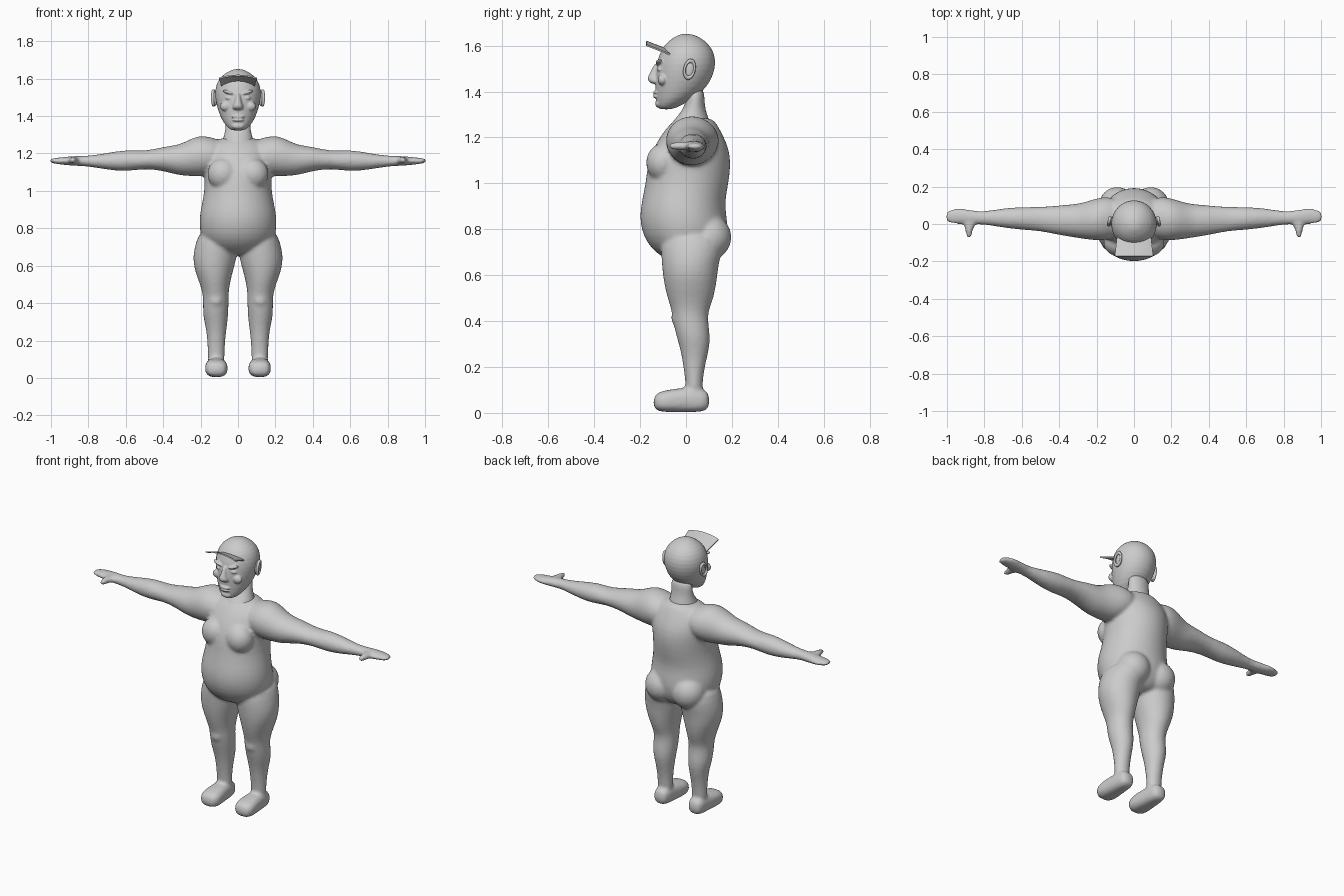
import bpy, bmesh
from math import sin, cos, pi, radians
from mathutils import Matrix, Vector

N = 24


def loft(bm, rings, axis='Z', side=1, power=2.0):
    """Skin a tube through rings of (position, min1, max1, min2, max2)."""
    loops = []
    for t, a0, a1, b0, b1 in rings:
        loop = []
        for i in range(N):
            w = 2 * pi * i / N
            c, s = cos(w), sin(w)
            c = abs(c) ** (2 / power) * (1 if c > 0 else -1)
            s = abs(s) ** (2 / power) * (1 if s > 0 else -1)
            a = (a0 + a1) / 2 + c * (a1 - a0) / 2
            b = (b0 + b1) / 2 + s * (b1 - b0) / 2
            x, y, z = {'X': (t, a, b), 'Y': (a, t, b), 'Z': (a, b, t)}[axis]
            loop.append(bm.verts.new((x * side, y, z)))
        loops.append(loop)
    for p, q in zip(loops, loops[1:]):
        for i in range(N):
            j = (i + 1) % N
            bm.faces.new((p[i], p[j], q[j], q[i]))
    bm.faces.new(loops[0])
    bm.faces.new(loops[-1])


def sym(rings):
    """Rings centred on x = 0, given as (z, half width, y min, y max)."""
    return [(z, -w, w, y0, y1) for z, w, y0, y1 in rings]


def blob(bm, pos, size, tilt=0, axis='Y'):
    m = Matrix.Translation(pos) @ Matrix.Rotation(radians(tilt), 4, axis) @ Matrix.Diagonal((*size, 1))
    bmesh.ops.create_uvsphere(bm, u_segments=20, v_segments=12, radius=1, matrix=m)


def finish(bm, name, voxel, smooth):
    bmesh.ops.recalc_face_normals(bm, faces=bm.faces[:])
    me = bpy.data.meshes.new(name)
    bm.to_mesh(me)
    bm.free()
    me.shade_smooth()
    ob = bpy.data.objects.new(name, me)
    bpy.context.collection.objects.link(ob)
    sub = ob.modifiers.new("round", 'SUBSURF')
    sub.levels = sub.render_levels = 1
    if voxel:
        rm = ob.modifiers.new("fuse", 'REMESH')
        rm.mode, rm.voxel_size, rm.use_smooth_shade = 'VOXEL', voxel, True
        sm = ob.modifiers.new("blend", 'SMOOTH')
        sm.factor, sm.iterations = 0.5, smooth
    return ob


# Body: torso with heavy belly
bm = bmesh.new()
loft(bm, sym([
    (.655, .09, -.06, .10), (.69, .155, -.125, .15), (.74, .195, -.172, .175),
    (.80, .208, -.197, .185), (.86, .208, -.203, .178), (.92, .197, -.195, .17),
    (1.0, .18, -.177, .187), (1.08, .18, -.17, .197), (1.15, .185, -.145, .19),
    (1.21, .18, -.11, .162), (1.26, .14, -.07, .135), (1.29, .08, -.03, .11)]))

for s in (1, -1):
    # Chest and buttock fullness
    blob(bm, (s * .08, -.10, 1.09), (.085, .075, .085))
    blob(bm, (s * .09, .10, .765), (.10, .10, .10))
    # Arm and flat hand
    loft(bm, [
        (.06, -.06, .13, 1.12, 1.265), (.15, -.09, .15, 1.08, 1.29),
        (.21, -.088, .135, 1.075, 1.298), (.27, -.08, .115, 1.08, 1.27),
        (.32, -.072, .106, 1.083, 1.245), (.40, -.06, .10, 1.107, 1.237),
        (.50, -.037, .09, 1.12, 1.21), (.60, -.032, .092, 1.102, 1.222),
        (.70, -.02, .085, 1.113, 1.202), (.80, -.002, .066, 1.131, 1.187),
        (.86, -.003, .072, 1.133, 1.188), (.93, -.002, .087, 1.138, 1.182),
        (.98, .002, .080, 1.146, 1.175), (1.008, .018, .06, 1.15, 1.172)], 'X', s)
    # Thumb
    loft(bm, [
        (.03, .83, .92, 1.143, 1.182), (.0, .845, .912, 1.143, 1.183),
        (-.03, .862, .902, 1.145, 1.182), (-.055, .866, .898, 1.147, 1.18),
        (-.075, .872, .892, 1.152, 1.174)], 'Y', s)
    # Leg
    loft(bm, [
        (.80, .02, .20, -.10, .15), (.72, .002, .228, -.112, .165),
        (.65, .004, .243, -.106, .142), (.58, .024, .235, -.10, .136),
        (.50, .045, .203, -.082, .122), (.445, .05, .188, -.062, .098),
        (.40, .05, .187, -.059, .096), (.33, .052, .188, -.041, .107),
        (.27, .06, .172, -.023, .10), (.20, .069, .164, -.011, .081),
        (.12, .072, .161, -.001, .071), (.05, .072, .161, -.001, .071)], 'Z', s)
    # Kneecap
    blob(bm, (s * .118, -.035, .415), (.04, .03, .04))
    # Foot
    loft(bm, [
        (.103, .085, .15, .02, .085), (.075, .068, .165, .003, .108),
        (.0, .064, .169, .003, .112), (-.07, .053, .178, .003, .102),
        (-.115, .056, .176, .005, .094), (-.143, .078, .156, .018, .072)], 'Y', s, 2.6)
finish(bm, "body", .01, 4)

# Neck, its collar line showing where it enters the torso
bm = bmesh.new()
loft(bm, sym([
    (1.42, .066, .0, .08), (1.36, .066, .002, .08), (1.32, .068, -.015, .085),
    (1.28, .08, -.048, .10), (1.24, .092, -.083, .11), (1.19, .08, -.115, .10)]))
finish(bm, "neck", 0, 0)

# Head with facial features
bm = bmesh.new()
loft(bm, sym([
    (1.322, .03, -.115, -.06), (1.335, .052, -.128, -.03), (1.37, .083, -.132, .04),
    (1.42, .104, -.134, .092), (1.47, .118, -.134, .119), (1.52, .125, -.129, .131),
    (1.57, .118, -.115, .124), (1.61, .094, -.09, .098), (1.638, .055, -.052, .06),
    (1.652, .02, -.02, .02)]))
# Nose
loft(bm, sym([
    (1.432, .022, -.148, -.1), (1.443, .032, -.163, -.1), (1.458, .027, -.171, -.1),
    (1.485, .016, -.155, -.1), (1.53, .013, -.135, -.1)]))
# Lips and chin
blob(bm, (0, -.132, 1.396), (.036, .012, .007))
blob(bm, (0, -.131, 1.379), (.031, .013, .008))
blob(bm, (0, -.117, 1.347), (.035, .018, .018))
for s in (1, -1):
    # Slanted brow, eye and cheek
    blob(bm, (s * .048, -.116, 1.526), (.038, .017, .009), -s * 18)
    blob(bm, (s * .046, -.114, 1.497), (.022, .012, .010))
    blob(bm, (s * .065, -.102, 1.452), (.032, .022, .026))
finish(bm, "head", .0045, 2)

# Ears: shell with a raised rim
for s, label in ((1, "left"), (-1, "right")):
    bm = bmesh.new()
    blob(bm, (s * .122, .015, 1.495), (.012, .024, .042), -12, 'X')
    m = (Matrix.Translation((s * .131, .015, 1.497)) @ Matrix.Rotation(radians(-12), 4, 'X')
         @ Matrix.Rotation(radians(s * 14), 4, 'Z'))
    rim = []
    for i in range(20):
        a = 2 * pi * i / 20
        ring = []
        for k in range(8):
            b = 2 * pi * k / 8
            r = 1 + .28 * cos(b)
            ring.append(bm.verts.new(m @ Vector((s * .009 * sin(b), r * .022 * cos(a), r * .038 * sin(a)))))
        rim.append(ring)
    for i in range(20):
        p, q = rim[i], rim[(i + 1) % 20]
        for k in range(8):
            bm.faces.new((p[k], p[(k + 1) % 8], q[(k + 1) % 8], q[k]))
    finish(bm, label + "_ear", 0, 0)

# Cap visor: thin arched plate
bm = bmesh.new()
rows = []
for v in (0, .5, 1):
    rows.append([bm.verts.new((u / 6 * (.09 + .012 * v), -.07 - .103 * v,
                               1.578 + .04 * v - .016 * (u / 6) ** 2)) for u in range(-6, 7)])
for p, q in zip(rows, rows[1:]):
    for i in range(12):
        bm.faces.new((p[i], p[i + 1], q[i + 1], q[i]))
bmesh.ops.recalc_face_normals(bm, faces=bm.faces[:])
me = bpy.data.meshes.new("cap_visor")
bm.to_mesh(me)
bm.free()
visor = bpy.data.objects.new("cap_visor", me)
bpy.context.collection.objects.link(visor)
sol = visor.modifiers.new("thickness", 'SOLIDIFY')
sol.thickness, sol.offset = .007, 0
